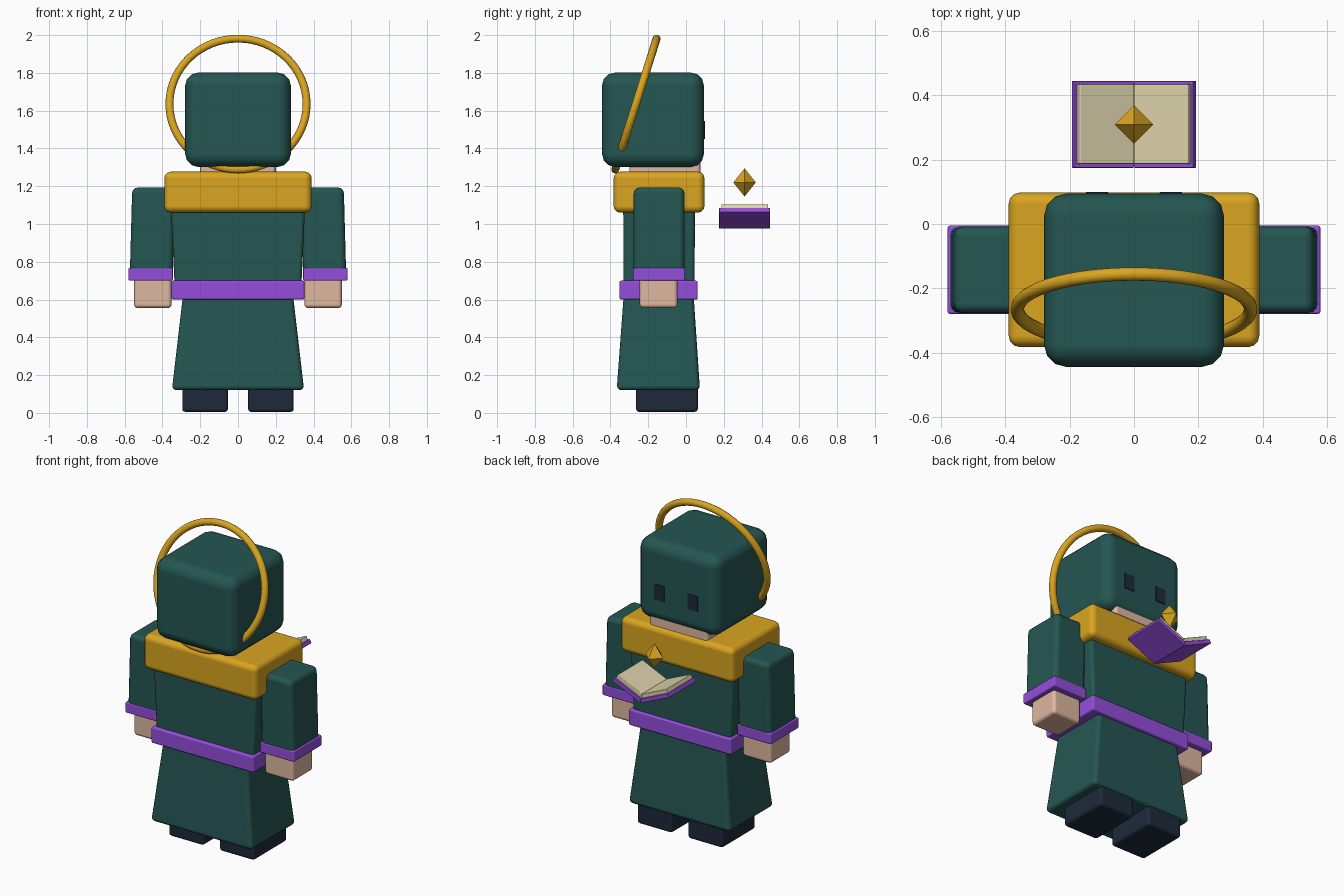
import bpy, bmesh, math
from mathutils import Matrix, Vector

cube = bpy.data.objects.get("Cube")
if cube:
    bpy.data.objects.remove(cube, do_unlink=True)


def make_material(name, rgb):
    mat = bpy.data.materials.new(name)
    mat.use_nodes = True
    mat.diffuse_color = (*rgb, 1)
    mat.node_tree.nodes["Principled BSDF"].inputs["Base Color"].default_value = (*rgb, 1)
    return mat


GREEN = make_material("dark green cloth", (0.018, 0.093, 0.084))
GOLD = make_material("gold", (0.70, 0.376, 0.0144))
PURPLE = make_material("purple trim", (0.296, 0.076, 0.716))
SKIN = make_material("skin", (0.73, 0.479, 0.352))
NAVY = make_material("dark navy", (0.013, 0.022, 0.044))
PAPER = make_material("paper", (0.73, 0.651, 0.413))


def finish(name, bm, mat, bevel=0, segments=3, smooth=True):
    bmesh.ops.recalc_face_normals(bm, faces=bm.faces)
    mesh = bpy.data.meshes.new(name)
    bm.to_mesh(mesh)
    bm.free()
    mesh.materials.append(mat)
    obj = bpy.data.objects.new(name, mesh)
    bpy.context.collection.objects.link(obj)
    if smooth:
        bpy.ops.object.select_all(action="DESELECT")
        obj.select_set(True)
        bpy.context.view_layer.objects.active = obj
        bpy.ops.object.shade_smooth_by_angle(angle=math.radians(40))
    if bevel:
        mod = obj.modifiers.new("rounded edges", "BEVEL")
        mod.width, mod.segments = bevel, segments
        mod.limit_method = "NONE"
        mod.harden_normals = True
    return obj


def block(name, mat, x, y, z, bevel, top_x=None, top_y=None, segments=3):
    """Box from (low, high) ranges; the top may have its own x and y ranges."""
    bm = bmesh.new()
    bmesh.ops.create_cube(bm, size=1)
    for v in bm.verts:
        upper = v.co.z > 0
        rx = top_x if upper and top_x else x
        ry = top_y if upper and top_y else y
        v.co = Vector((rx[v.co.x > 0], ry[v.co.y > 0], z[upper]))
    return finish(name, bm, mat, bevel, segments)


def pair(name, mat, x, y, z, bevel, top_x=None):
    """The same block on the left (+x) and the right."""
    flip = lambda r: (-r[1], -r[0]) if r else None
    block("left_" + name, mat, x, y, z, bevel, top_x)
    block("right_" + name, mat, flip(x), y, z, bevel, flip(top_x))


# Robe
block("robe_skirt", GREEN, (-0.35, 0.35), (-0.367, 0.074), (0.12, 0.66), 0.025,
      (-0.287, 0.287), (-0.327, 0.038))
block("robe_torso", GREEN, (-0.333, 0.333), (-0.33, 0.045), (0.62, 1.2), 0.02,
      (-0.36, 0.36), (-0.333, 0.048))
block("belt", PURPLE, (-0.352, 0.352), (-0.352, 0.062), (0.6, 0.7), 0.01)
block("collar", GOLD, (-0.39, 0.39), (-0.383, 0.098), (1.06, 1.277), 0.035)

# Limbs
pair("boot", NAVY, (0.053, 0.295), (-0.265, 0.063), (0.005, 0.16), 0.018)
pair("sleeve", GREEN, (0.345, 0.573), (-0.277, -0.008), (0.72, 1.193), 0.03, (0.335, 0.56))
pair("cuff", PURPLE, (0.345, 0.58), (-0.28, -0.005), (0.7, 0.767), 0.008)
pair("hand", SKIN, (0.352, 0.55), (-0.245, -0.045), (0.555, 0.73), 0.02)

# Head, hood and eyes
block("face", SKIN, (-0.2, 0.2), (-0.3, 0.076), (1.2, 1.5), 0.02)
block("hood", GREEN, (-0.28, 0.28), (-0.445, 0.095), (1.302, 1.802), 0.07)
pair("eye", NAVY, (0.08, 0.15), (0.085, 0.1), (1.45, 1.545), 0.002)

# Halo ring, leaning over the hood
RING, TUBE, AROUND, SIDES = 0.363, 0.021, 64, 12
bm = bmesh.new()
circle = bmesh.ops.create_circle(bm, segments=SIDES, radius=TUBE,
                                 matrix=Matrix.Translation((RING, 0, 0)) @ Matrix.Rotation(math.pi / 2, 4, "X"))
bmesh.ops.spin(bm, geom=circle["verts"] + bm.edges[:], cent=(0, 0, 0), axis=(0, 0, 1),
               angle=math.tau, steps=AROUND, use_merge=True)
bmesh.ops.remove_doubles(bm, verts=bm.verts, dist=0.0005)
halo = finish("halo", bm, GOLD)
halo.location = (0, -0.265, 1.635)
halo.rotation_euler.x = math.radians(72.5)

# Open book: each half leans up from the spine
LEAN = math.radians(24)


def book_half(name, mat, side, length, thickness, y, bevel):
    bm = bmesh.new()
    bmesh.ops.create_cube(bm, size=1)
    for v in bm.verts:
        s, n = length[v.co.x > 0], thickness[v.co.z > 0]
        across = s * math.cos(LEAN) - n * math.sin(LEAN)
        if v.co.x < 0:  # meet the other half on the centre line
            across, s = 0, n * math.tan(LEAN)
        v.co = Vector((side * across, y[v.co.y > 0],
                       0.975 + s * math.sin(LEAN) + n * math.cos(LEAN)))
    finish(name, bm, mat, bevel, 2)


for label, side in (("left", 1), ("right", -1)):
    book_half(label + "_cover", PURPLE, side, (0, 0.213), (0, 0.026), (0.175, 0.445), 0.003)
    book_half(label + "_pages", PAPER, side, (0, 0.206), (0.02, 0.05), (0.187, 0.435), 0.004)

# Floating gem
bm = bmesh.new()
ring = [bm.verts.new((0.06 * math.cos(a), 0.06 * math.sin(a), 0))
        for a in (i * math.pi / 2 for i in range(4))]
for tip in (bm.verts.new((0, 0, 0.075)), bm.verts.new((0, 0, -0.075))):
    for i in range(4):
        bm.faces.new((ring[i], ring[(i + 1) % 4], tip))
gem = finish("floating_gem", bm, GOLD, smooth=False)
gem.location = (0, 0.31, 1.22)
